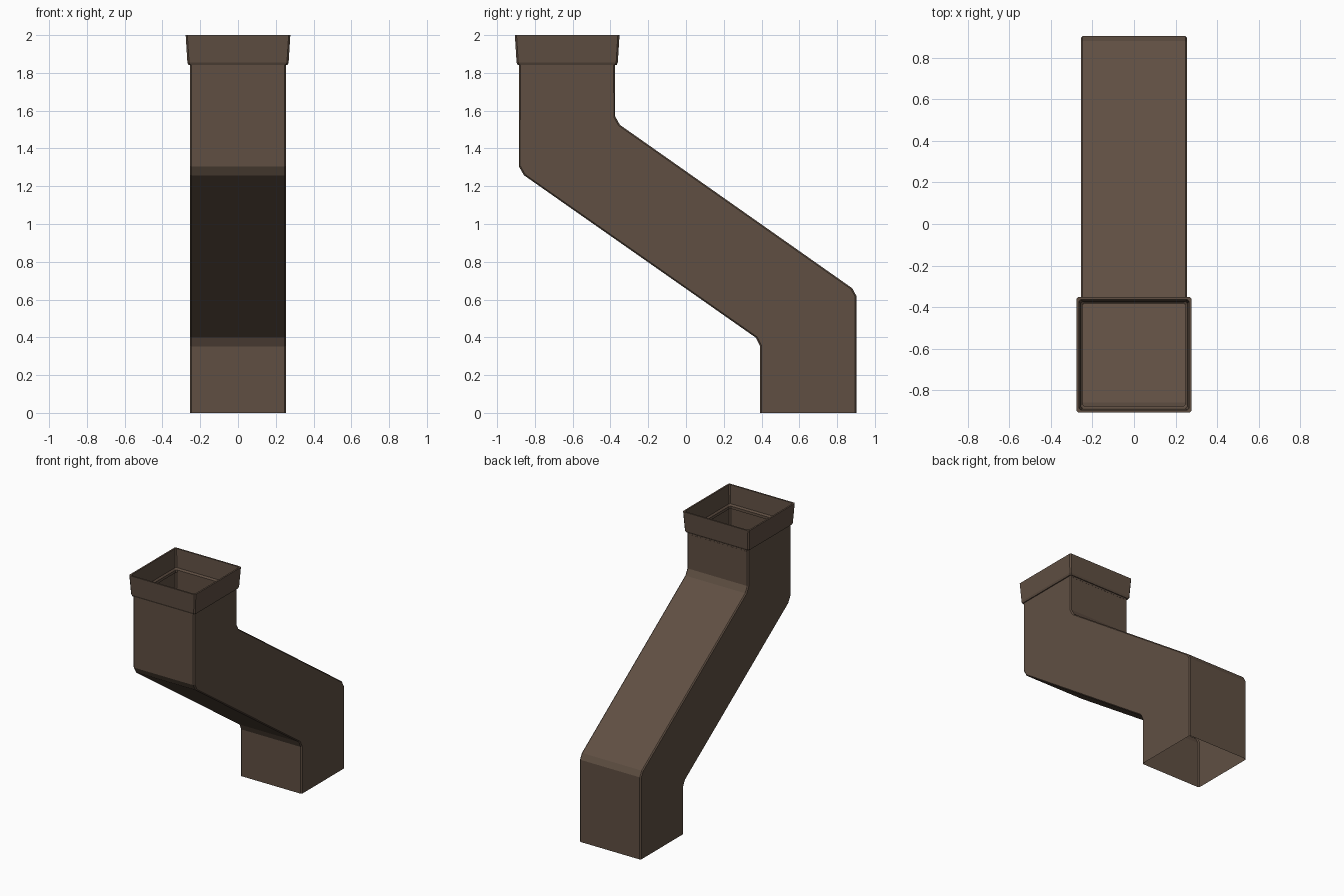
import bpy, bmesh
from mathutils import Vector

if "Cube" in bpy.data.objects:
    bpy.data.objects.remove(bpy.data.objects["Cube"])

brown = bpy.data.materials.new("brown painted metal")
brown.diffuse_color = (0.115, 0.078, 0.055, 1)
brown.use_nodes = True
brown.node_tree.nodes["Principled BSDF"].inputs["Base Color"].default_value = brown.diffuse_color


def ring(bm, front, back, hx, c):
    """Square section with small corner chamfers between two (y, z) points."""
    f, b = Vector((0, *front)), Vector((0, *back))
    u = (b - f).normalized() * c
    pts = [(-hx + c, f), (hx - c, f), (hx, f + u), (hx, b - u),
           (hx - c, b), (-hx + c, b), (-hx, b - u), (-hx, f + u)]
    return [bm.verts.new((x, p.y, p.z)) for x, p in pts]


def loft(name, sections):
    """Join consecutive sections (front, back, half width, chamfer) into an open tube."""
    bm = bmesh.new()
    rings = [ring(bm, *s) for s in sections]
    for a, b in zip(rings, rings[1:]):
        for i in range(8):
            j = (i + 1) % 8
            bm.faces.new((a[i], a[j], b[j], b[i]))
    me = bpy.data.meshes.new(name)
    bm.to_mesh(me)
    bm.free()
    me.materials.append(brown)
    ob = bpy.data.objects.new(name, me)
    bpy.context.collection.objects.link(ob)
    return ob


# Offset pipe: paired front and back outline points, bottom to top
W = 0.255
front = [(0.393, 0), (0.393, 0.352), (0.370, 0.398),
         (-0.858, 1.258), (-0.885, 1.305), (-0.885, 1.85)]
back = [(0.903, 0), (0.903, 0.618), (0.880, 0.660),
        (-0.350, 1.525), (-0.375, 1.570), (-0.375, 1.85)]
loft("offset_pipe", [(f, b, W, 0.008) for f, b in zip(front, back)])

# Flared socket collar: outside going up, over the lip, then down the inside
CY = -0.629
collar = [(0.255, 1.842), (0.262, 1.842), (0.268, 1.855), (0.277, 2.0),
          (0.265, 2.0), (0.257, 1.862), (0.247, 1.85), (0.247, 1.83), (0.255, 1.83)]
loft("socket_collar", [((CY - h, z), (CY + h, z), h, 0.009) for h, z in collar])
